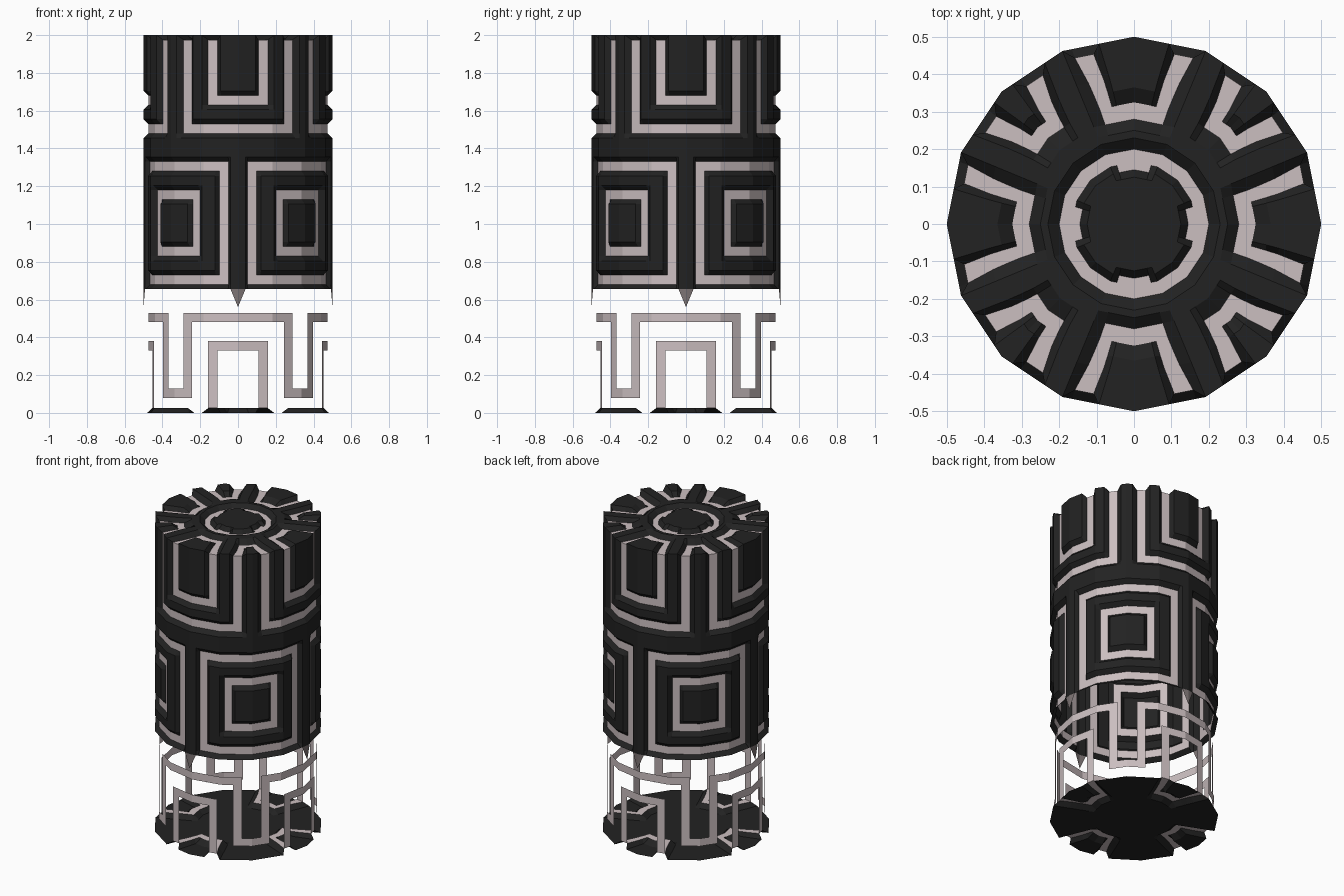
import bpy, bmesh, math

if "Cube" in bpy.data.objects:
    bpy.data.objects.remove(bpy.data.objects["Cube"])

R, D = 0.5, 0.025          # outer radius and groove depth


def material(name, rgb):
    m = bpy.data.materials.new(name)
    m.diffuse_color = (*rgb, 1)
    m.use_nodes = True
    m.node_tree.nodes["Principled BSDF"].inputs["Base Color"].default_value = m.diffuse_color
    return m


DARK = material("charcoal", (0.016, 0.016, 0.016))
LIGHT = material("pale_pink_grey", (0.60, 0.52, 0.53))
GREY = material("mid_grey", (0.20, 0.17, 0.17))


def quadrants(half):
    """Mirror 0-45 degree breakpoints and repeat them around the circle."""
    q = half + [90 - a for a in reversed(half[1:-1])]
    return [a + 90 * i for i in range(4) for a in q]


def on_ring(r, a, z):
    """Point on a 16-sided ring of corner radius r."""
    s = math.radians(11.25)
    rr = r * math.cos(s) / math.cos(math.radians(a % 22.5) - s)
    t = math.radians(a)
    return (rr * math.cos(t), rr * math.sin(t), z)


def relief(name, rows, point, light, flip=False, only_light=False, fill=False):
    """Grid wrapped round the axis; corners of light cells sink into grooves."""
    n, nr = 72, len(rows)
    fold = lambda c: min(c % 18, 17 - c % 18)
    lit = {(c, j) for c in range(n) for j in range(nr - 1) if light(fold(c), j)}
    sunk = {((c + a) % n, j + b) for c, j in lit for a in (0, 1) for b in (0, 1)}
    bm = bmesh.new()
    v = {(c, j): bm.verts.new(point(c, j, (c, j) in sunk))
         for c in range(n) for j in range(nr)}
    for c in range(n):
        for j in range(nr - 1):
            if only_light and (c, j) not in lit:
                continue
            d = (c + 1) % n
            q = [v[c, j], v[d, j], v[d, j + 1], v[c, j + 1]]
            f = bm.faces.new(q[::-1] if flip else q)
            f.material_index = int((c, j) in lit)
    if fill:
        q = [v[c, 0] for c in range(n)]
        bm.faces.new(q if flip else q[::-1])
    bmesh.ops.delete(bm, geom=[x for x in bm.verts if not x.link_faces], context='VERTS')
    me = bpy.data.meshes.new(name)
    bm.to_mesh(me)
    bm.free()
    me.materials.append(DARK)
    me.materials.append(LIGHT)
    ob = bpy.data.objects.new(name, me)
    bpy.context.collection.objects.link(ob)


RIM = [0, 11, 13.4, 19.6, 22.5, 29, 31.5, 38, 41, 45]
INNER = [0, 8, 10.3, 16.2, 22.5, 33, 36.5, 42, 43.5, 45]
MID = [0, 4.6, 6.1, 12.2, 14.5, 22.5, 25.2, 30.6, 33, 45]
rim, inner, mid = quadrants(RIM), quadrants(INNER), quadrants(MID)

# upper band: U shapes facing each side, framed by a meander
up = [1.355, 1.455, 1.48, 1.53, 1.555, 1.605, 1.63, 1.68, 1.705, 2.0]


def up_point(c, j, s):
    z = up[j] - (D if s and j == len(up) - 1 else 0)
    return on_ring(R - D * s, rim[c], z)


relief("upper_band", up, up_point, lambda k, j:
       (k == 2 and j >= 6) or (k < 2 and j == 6) or
       (k <= 6 and j == 2) or (k == 6 and j >= 2))

# middle band: nested square frames on the four diagonals
lo = [0.655, 0.68, 0.73, 0.755, 0.805, 0.83, 0.88, 0.905]
mz = lo + [2.01 - z for z in reversed(lo)]


def mid_light(k, j):
    j = min(j, 14 - j)
    return min(k - 1, j) == 1 or (k == 2 and j >= 1) or \
        (j == 5 and k >= 6) or (k == 6 and j >= 5)


relief("middle_band", mz,
       lambda c, j, s: on_ring(R - D * s, mid[c], mz[j]), mid_light)

# lower band: only the pale strips, standing free
lz = [D, 0.08, 0.13, 0.33, 0.38, 0.48, 0.53]
relief("lower_strips", lz,
       lambda c, j, s: on_ring(R - D, rim[c], lz[j]), lambda k, j:
       (k == 2 and j <= 3) or (k < 2 and j == 3) or
       (k <= 6 and j == 5) or (k == 6 and j >= 1) or (k > 6 and j == 1),
       only_light=True)

# end caps: radial U grooves, with a ring on the top only
cr = [0.125, 0.145, 0.165, 0.20, 0.23, 0.25, 0.28, 0.325, 0.365, 0.40, 0.5]


def cap_point(z0, sign):
    def point(c, j, s):
        r = cr[j] - (D if s and j == len(cr) - 1 else 0)
        t = min(1, max(0, (cr[j] - 0.3) / 0.2))
        return on_ring(r, inner[c] + (rim[c] - inner[c]) * t, z0 - sign * D * s)
    return point


def side_u(k, j):
    return (k <= 2 and j == 6) or (k == 2 and j >= 6)


relief("top_cap", cr, cap_point(2.0, 1), lambda k, j:
       side_u(k, j) or (j == 7 and k >= 6) or (k == 6 and j >= 7) or
       j == 2 or (j == 1 and k <= 2), flip=True, fill=True)
relief("bottom_cap", cr, cap_point(0.0, -1), side_u, fill=True)

# small pointed tabs hanging below the middle band
for i in range(4):
    me = bpy.data.meshes.new("hanging_tab")
    a = 90 * i
    me.from_pydata([on_ring(R, a - 4.6, 0.655), on_ring(R, a, 0.56),
                    on_ring(R, a + 4.6, 0.655), on_ring(R, a, 0.655)],
                   [], [(0, 1, 3), (3, 1, 2)])
    me.materials.append(GREY)
    bpy.context.collection.objects.link(bpy.data.objects.new("hanging_tab", me))
